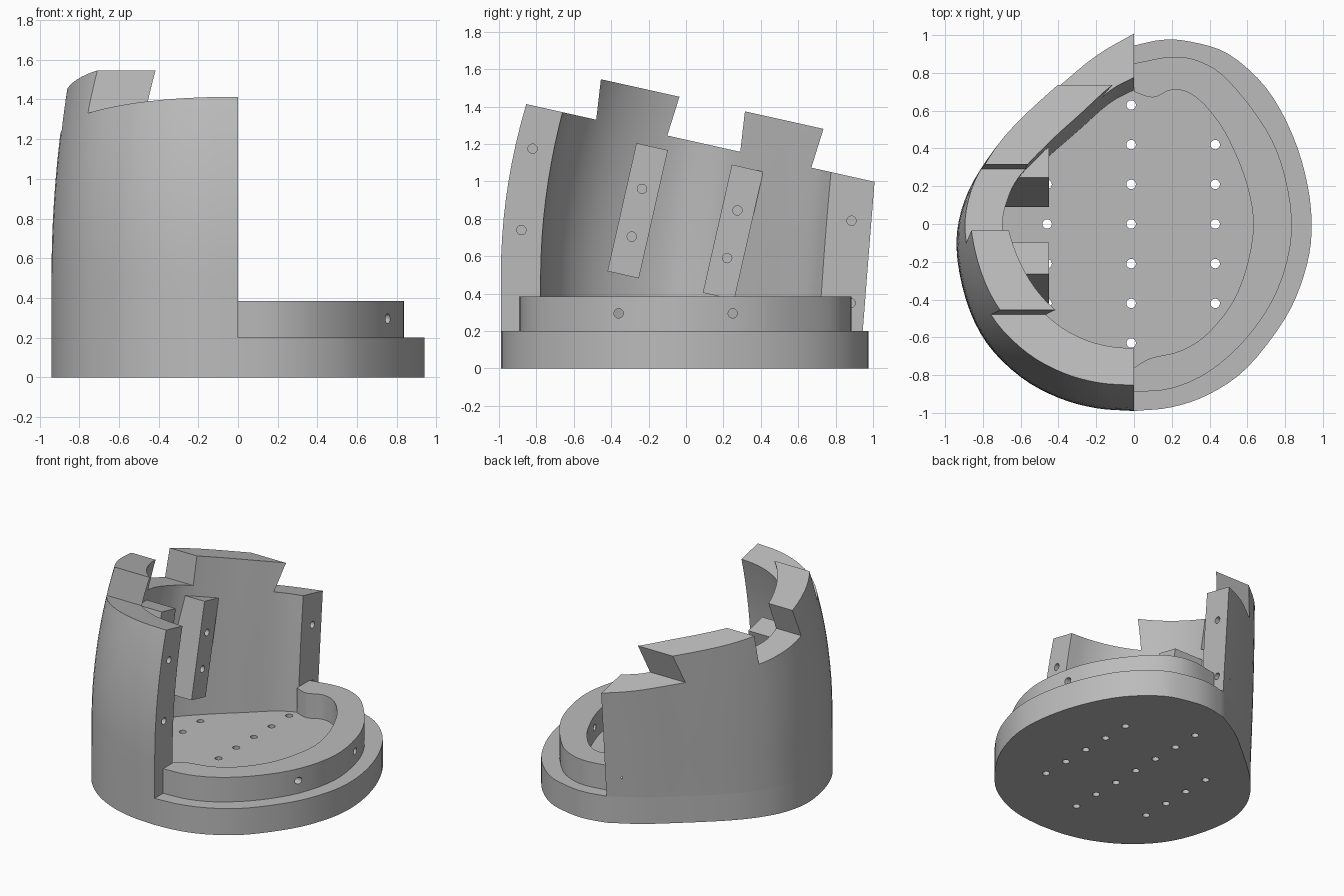
import bpy
import bmesh
from mathutils import Matrix, Vector

if "Cube" in bpy.data.objects:
    bpy.data.objects.remove(bpy.data.objects["Cube"], do_unlink=True)

grey = bpy.data.materials.new("plain grey")
grey.use_nodes = True
grey.diffuse_color = (0.5, 0.5, 0.5, 1)
grey.node_tree.nodes["Principled BSDF"].inputs["Base Color"].default_value = grey.diffuse_color

FLOOR, RIM = 0.2, 0.385


def spline(points, steps=4):
    """Smooth open curve through the given plan points."""
    pts = [Vector(p) for p in points]
    pts = [2 * pts[0] - pts[1]] + pts + [2 * pts[-1] - pts[-2]]
    out = []
    for a, b, c, d in zip(pts, pts[1:], pts[2:], pts[3:]):
        for i in range(steps):
            t = i / steps
            out.append(0.5 * (2 * b + (c - a) * t + (2 * a - 5 * b + 4 * c - d) * t ** 2
                              + (3 * b - a - 3 * c + d) * t ** 3))
    return out + [pts[-2]]


def finish(bm, name):
    bmesh.ops.recalc_face_normals(bm, faces=bm.faces)
    mesh = bpy.data.meshes.new(name)
    bm.to_mesh(mesh)
    bm.free()
    mesh.materials.append(grey)
    obj = bpy.data.objects.new(name, mesh)
    bpy.context.collection.objects.link(obj)
    return obj


def prism(name, corners, offset):
    """Extrude a planar outline into a closed solid."""
    bm = bmesh.new()
    face = bm.faces.new([bm.verts.new(c) for c in corners])
    made = bmesh.ops.extrude_face_region(bm, geom=[face], use_keep_orig=True)
    moved = [v for v in made["geom"] if isinstance(v, bmesh.types.BMVert)]
    bmesh.ops.translate(bm, verts=moved, vec=offset)
    return finish(bm, name)


def side_prism(name, profile, x0, x1):
    return prism(name, [(x0, y, z) for y, z in profile], (x1 - x0, 0, 0))


def drills(name, centres, axis, depth):
    """A set of round cutters, joined in one hidden object."""
    bm = bmesh.new()
    turn = Matrix.Rotation(1.5707963, 4, "Y") if axis == "X" else Matrix()
    for c in centres:
        bmesh.ops.create_cone(bm, cap_ends=True, segments=20, radius1=0.025, radius2=0.025,
                              depth=depth, matrix=Matrix.Translation(c) @ turn)
    return finish(bm, name)


def boolean(obj, cutter, operation="DIFFERENCE"):
    cutter.hide_render = True
    mod = obj.modifiers.new("cut", "BOOLEAN")
    mod.operation, mod.object, mod.solver = operation, cutter, "EXACT"
    bpy.ops.object.select_all(action="DESELECT")
    bpy.context.view_layer.objects.active = obj
    obj.select_set(True)
    bpy.ops.object.modifier_apply(modifier=mod.name)
    bpy.data.objects.remove(cutter, do_unlink=True)


def smooth(obj):
    bpy.ops.object.select_all(action="DESELECT")
    bpy.context.view_layer.objects.active = obj
    obj.select_set(True)
    bpy.ops.object.shade_smooth_by_angle(angle=0.5)


# Plan curves, each running from front to back
wall_outer = spline([(0, -.99), (-.2, -.975), (-.4, -.92), (-.6, -.81), (-.78, -.63), (-.89, -.4),
                     (-.94, -.12), (-.9, .1), (-.8, .28), (-.65, .45), (-.4, .67), (-.2, .83),
                     (0, .945)])
wall_inner = spline([(0, -.78), (-.15, -.765), (-.3, -.72), (-.45, -.63), (-.58, -.49), (-.68, -.3),
                     (-.73, -.1), (-.7, .05), (-.63, .18), (-.46, .35), (-.3, .49), (-.13, .64),
                     (0, .71)])
base_outer = spline([(0, -.99), (.2, -.97), (.4, -.9), (.6, -.76), (.8, -.5), (.9, -.27),
                     (.94, -.05), (.92, .2), (.84, .47), (.7, .72), (.5, .9), (.3, .965),
                     (.15, .975), (0, .945)])
ring_outer = spline([(0, -.89), (.2, -.87), (.4, -.78), (.6, -.6), (.76, -.35), (.835, -.05),
                     (.8, .25), (.7, .5), (.5, .76), (.35, .86), (.2, .885), (0, .85)])
ring_inner = spline([(0, -.76), (.09, -.71), (.25, -.67), (.4, -.57), (.55, -.36), (.63, -.05),
                     (.6, .2), (.5, .45), (.4, .6), (.3, .69), (.2, .71), (.1, .67), (0, .7)])

# Base plate with rows of drilled holes
outline = base_outer + wall_outer[-2:0:-1]
base = prism("base_plate", [(p.x, p.y, 0) for p in outline], (0, 0, FLOOR))
pitch = 0.21
holes = [(x, row * pitch, FLOOR / 2)
         for x, first, last in ((-.46, -2, 1), (-.015, -3, 3), (.43, -2, 2))
         for row in range(first, last + 1)]
boolean(base, drills("floor_drills", holes, "Z", 1))

# Low rim on the open half
outline = ring_outer + ring_inner[::-1]
ring = prism("rim_ring", [(p.x, p.y, FLOOR) for p in outline], (0, 0, RIM - FLOOR))
boolean(ring, drills("rim_drills", [(.75, -.36, .295), (.75, .25, .295)], "X", 0.6))


# Tall half shell, leaning back as it rises
def lean(p, z):
    front = (1 - p.y) / 2
    rise = max(z - 0.5, 0) ** 2
    dy = front * 0.163 * rise + (1 - front) * 0.08 * (z - FLOOR)
    return (p.x * (1 - 0.09 * rise), p.y + dy, z)


bm = bmesh.new()
loop = wall_outer + wall_inner[::-1]
levels = [FLOOR + i * 0.1 for i in range(16)]
rows = [[bm.verts.new(lean(p, z)) for p in loop] for z in levels]
count = len(loop)
for low, high in zip(rows, rows[1:]):
    for i in range(count):
        j = (i + 1) % count
        bm.faces.new((low[i], low[j], high[j], high[i]))
half = len(wall_outer)
for row in (rows[0], rows[-1]):
    for i in range(half - 1):
        bm.faces.new((row[i], row[i + 1], row[count - 2 - i], row[count - 1 - i]))
shell = finish(bm, "half_shell")


# Sloping top edge with two dovetail tabs
def edge(y, lift=0):
    return (y, 1.223 - 0.223 * y + lift)


tab = 0.222
profile = [(-1.3, 0), edge(-1.3)]
for start in (-.48, .29):
    profile += [edge(start), edge(start + .025, tab), edge(start + .445, tab), edge(start + .38)]
profile += [edge(1.3), (1.3, 0)]
boolean(shell, side_prism("top_cutter", profile, -1.2, 0.2), "INTERSECT")
pins = [(0, -.82, 1.175), (0, -.88, .74), (0, .885, .79), (0, .88, .35)]
boolean(shell, drills("pin_drills", pins, "X", 0.2))

# Two slanted mounting posts inside the shell
posts = []
for name, y, z, back in (("front_post", -.42, .52, -.76), ("rear_post", .09, .405, -.7)):
    corners = [(y, z), (y + .155, z + .685), (y + .323, z + .647), (y + .168, z - .038)]
    post = side_prism(name, corners, back, -.45)
    screws = [(-.45, y + .13, z + .185), (-.45, y + .185, z + .44)]
    boolean(post, drills("post_drills", screws, "X", 0.2))
    posts.append(post)

for obj in [base, ring, shell] + posts:
    smooth(obj)
